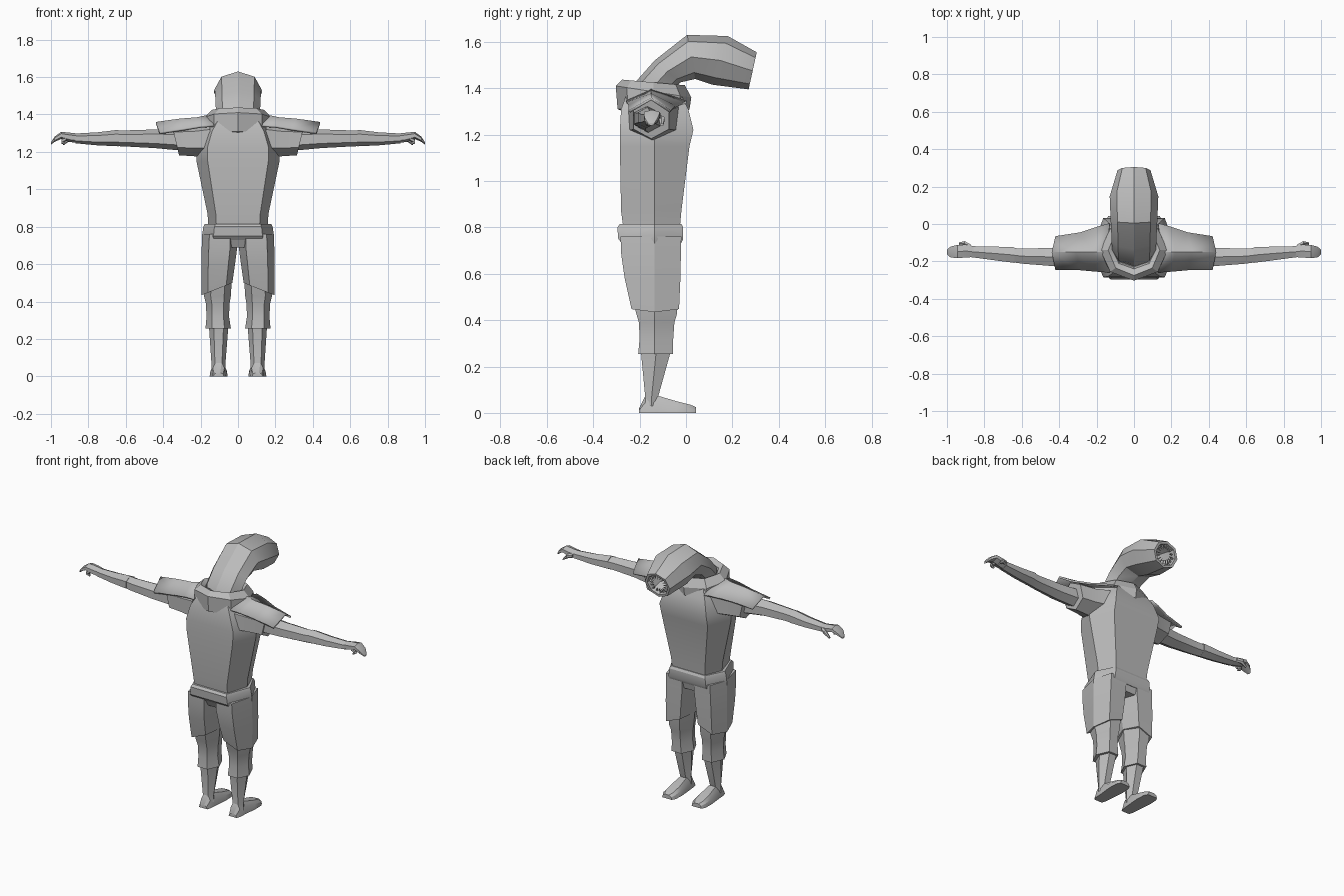
import bpy, bmesh, math
from mathutils import Vector, Matrix

if "Cube" in bpy.data.objects:
    bpy.data.objects.remove(bpy.data.objects["Cube"])

grey = bpy.data.materials.new("plain grey")
grey.diffuse_color = (0.5, 0.5, 0.5, 1)
grey.use_nodes = True
grey.node_tree.nodes["Principled BSDF"].inputs["Base Color"].default_value = grey.diffuse_color


def finish(name, bm, mirror=False, solid=0):
    bmesh.ops.recalc_face_normals(bm, faces=bm.faces)
    me = bpy.data.meshes.new(name)
    bm.to_mesh(me)
    bm.free()
    me.materials.append(grey)
    ob = bpy.data.objects.new(name, me)
    bpy.context.collection.objects.link(ob)
    if solid:
        m = ob.modifiers.new("thickness", 'SOLIDIFY')
        m.thickness = solid
    if mirror:
        ob.modifiers.new("mirror", 'MIRROR')
    bpy.ops.object.select_all(action='DESELECT')
    ob.select_set(True)
    bpy.context.view_layer.objects.active = ob
    bpy.ops.object.shade_smooth_by_angle(angle=math.radians(28))
    return ob


def loft(name, rings, mirror=False, closed=True, caps=True, solid=0):
    """Skin a list of equal-length point rings."""
    bm = bmesh.new()
    vs = [[bm.verts.new(p) for p in r] for r in rings]
    n = len(vs[0])
    for a, b in zip(vs, vs[1:]):
        for i in range(n if closed else n - 1):
            j = (i + 1) % n
            bm.faces.new((a[i], a[j], b[j], b[i]))
    if caps and closed:
        bm.faces.new(vs[0])
        bm.faces.new(vs[-1])
    return finish(name, bm, mirror, solid)


def oval(c, u, v, n):
    """Ring of n points; the first lies at c + u."""
    c, u, v = Vector(c), Vector(u), Vector(v)
    return [c + u * math.cos(2 * math.pi * i / n) + v * math.sin(2 * math.pi * i / n)
            for i in range(n)]


def hexa(z, x0, x1, y0, y1, inset=.25, ym=-.135, slope=0):
    """Horizontal six-sided section with flat front and back."""
    w = (x1 - x0) * inset
    pts = [(x0, ym), (x0 + w, y0), (x1 - w, y0), (x1, ym), (x1 - w, y1), (x0 + w, y1)]
    return [(x, y, z + slope * (x - x0)) for x, y in pts]


def along_x(rows, n=6):
    """Sections (x, y, ry, z, rz[, lean]) running along the arm."""
    return [oval((r[0], r[1], r[3]), (r[5] if len(r) > 5 else 0, 0, r[4]), (0, r[2], 0), n)
            for r in rows]


# Torso
loft("torso", [hexa(z, -h, h, a, b, .135) for z, h, a, b in (
    (.76, .155, -.265, -.03), (.87, .163, -.28, -.02), (1.15, .222, -.285, .015),
    (1.22, .225, -.285, .032), (1.31, .19, -.28, .01), (1.39, .13, -.25, -.03))])

# Trousers
loft("waistband", [hexa(z, -h, h, a, b, .16) for z, h, a, b in (
    (.73, .192, -.275, -.022), (.75, .193, -.292, -.012),
    (.80, .185, -.296, -.012), (.815, .178, -.285, -.02))])
loft("pelvis", [hexa(z, -h, h, a, b, .18) for z, h, a, b in (
    (.69, .12, -.25, -.035), (.75, .185, -.282, -.02))])
loft("thigh", [hexa(z, a, b, c, d, .2, slope=s) for z, a, b, c, d, s in (
    (.76, .004, .19, -.282, -.02, 0), (.69, .004, .194, -.28, -.022, 0),
    (.60, .016, .195, -.265, -.024, -.12), (.50, .03, .194, -.235, -.03, -.4))], True)
loft("trouser_leg", [hexa(z, a, b, c, d, .25) for z, a, b, c, d in (
    (.58, .03, .18, -.25, -.035), (.43, .038, .182, -.215, -.038),
    (.39, .045, .172, -.203, -.05), (.32, .048, .168, -.2, -.055),
    (.255, .038, .174, -.206, -.056))], True)

# Bare shins and feet
loft("shin", [hexa(z, a, b, c, d, .25, ym) for z, a, b, c, d, ym in (
    (.30, .052, .156, -.195, -.065, -.13), (.25, .053, .154, -.193, -.07, -.13),
    (.07, .067, .142, -.176, -.12, -.148), (.03, .065, .142, -.186, -.11, -.15))], True)


def foot_section(y, top, a, b):
    return [(a, y, 0), (b, y, 0), (b - .005, y, top * .6), (b - .02, y, top),
            (a + .02, y, top), (a + .005, y, top * .6)]


loft("foot", [foot_section(*r) for r in (
    (-.202, .02, .075, .132), (-.175, .075, .067, .14), (-.125, .075, .062, .143),
    (-.04, .05, .055, .152), (.02, .035, .058, .15), (.043, .025, .07, .138))], True)

# Sleeves, arms and hands
loft("sleeve", along_x([(.15, -.14, .125, 1.27, .10), (.24, -.145, .10, 1.265, .088),
                        (.335, -.15, .088, 1.265, .083, .02)]), True)
loft("arm", along_x([(.25, -.155, .065, 1.262, .06), (.44, -.176, .056, 1.27, .05),
                     (.60, -.172, .046, 1.272, .043), (.65, -.166, .044, 1.273, .042)]), True)
loft("forearm", along_x([(.64, -.166, .048, 1.274, .044), (.75, -.157, .042, 1.27, .035),
                         (.87, -.148, .034, 1.272, .026)]), True)
loft("hand", along_x([(.85, -.148, .032, 1.272, .025), (.90, -.145, .04, 1.278, .025),
                      (.945, -.147, .04, 1.288, .019), (.98, -.15, .034, 1.268, .014),
                      (1.0, -.15, .015, 1.245, .006)]), True)
loft("thumb", along_x([(.875, -.118, .012, 1.275, .014), (.905, -.105, .015, 1.268, .014),
                       (.935, -.105, .008, 1.242, .006)]), True)
loft("curled_finger", along_x([(.92, -.165, .016, 1.272, .016),
                               (.945, -.165, .013, 1.256, .012),
                               (.925, -.165, .008, 1.243, .006)]), True)

# Shoulder flaps: ridged open sheets
loft("shoulder_flap", [[(x - .02, a, e), (x, -.15, r), (x - .02, b, e)] for x, a, b, e, r in (
    (.15, -.26, .005, 1.345, 1.40), (.22, -.255, -.015, 1.34, 1.385),
    (.31, -.247, -.045, 1.325, 1.378), (.44, -.247, -.065, 1.305, 1.36))],
    True, closed=False, solid=.012)

# Rolled neck mantle, tilted down toward the face side
loft("neck_mantle", [oval((0, -.14, z), (0, -ry, t), (rx, 0, 0), 8) for z, ry, rx, t in (
    (1.29, .13, .16, .01), (1.31, .155, .185, .0), (1.385, .163, .18, .025),
    (1.425, .135, .138, .012), (1.41, .10, .115, .01), (1.36, .08, .09, 0))])

# Worm head: (outer y, z, inner y, z, half width), ending in a hollow mouth
head = []
for oy, oz, iy, iz, w in (
        (-.235, 1.36, -.05, 1.34, .11), (-.215, 1.43, -.06, 1.39, .118),
        (-.135, 1.52, -.025, 1.425, .12), (.005, 1.63, .04, 1.44, .125),
        (.18, 1.625, .115, 1.415, .13), (.305, 1.555, .27, 1.395, .088),
        (.301, 1.54, .272, 1.41, .072), (.24, 1.545, .21, 1.43, .062),
        (.17, 1.54, .15, 1.47, .035)):
    o, i = Vector((0, oy, oz)), Vector((0, iy, iz))
    head.append(oval((o + i) / 2, (o - i) / 2, (w, 0, 0), 8))
loft("worm_head", head)

# Teeth: a ring of cones pointing in and out of the mouth
bm = bmesh.new()
axis = Vector((0, .977, -.214))
up = Vector((0, .214, .977))
mid = Vector((0, .272, 1.48))
for k in range(16):
    a = 2 * math.pi * k / 16
    out = up * math.cos(a) + Vector((1, 0, 0)) * math.sin(a)
    aim = (axis * .35 - out).normalized()
    pos = mid + out * .048
    rot = aim.to_track_quat('Z', 'Y').to_matrix().to_4x4()
    bmesh.ops.create_cone(bm, cap_ends=True, segments=4, radius1=.008, radius2=0,
                          depth=.04, matrix=Matrix.Translation(pos) @ rot)
finish("teeth", bm)
